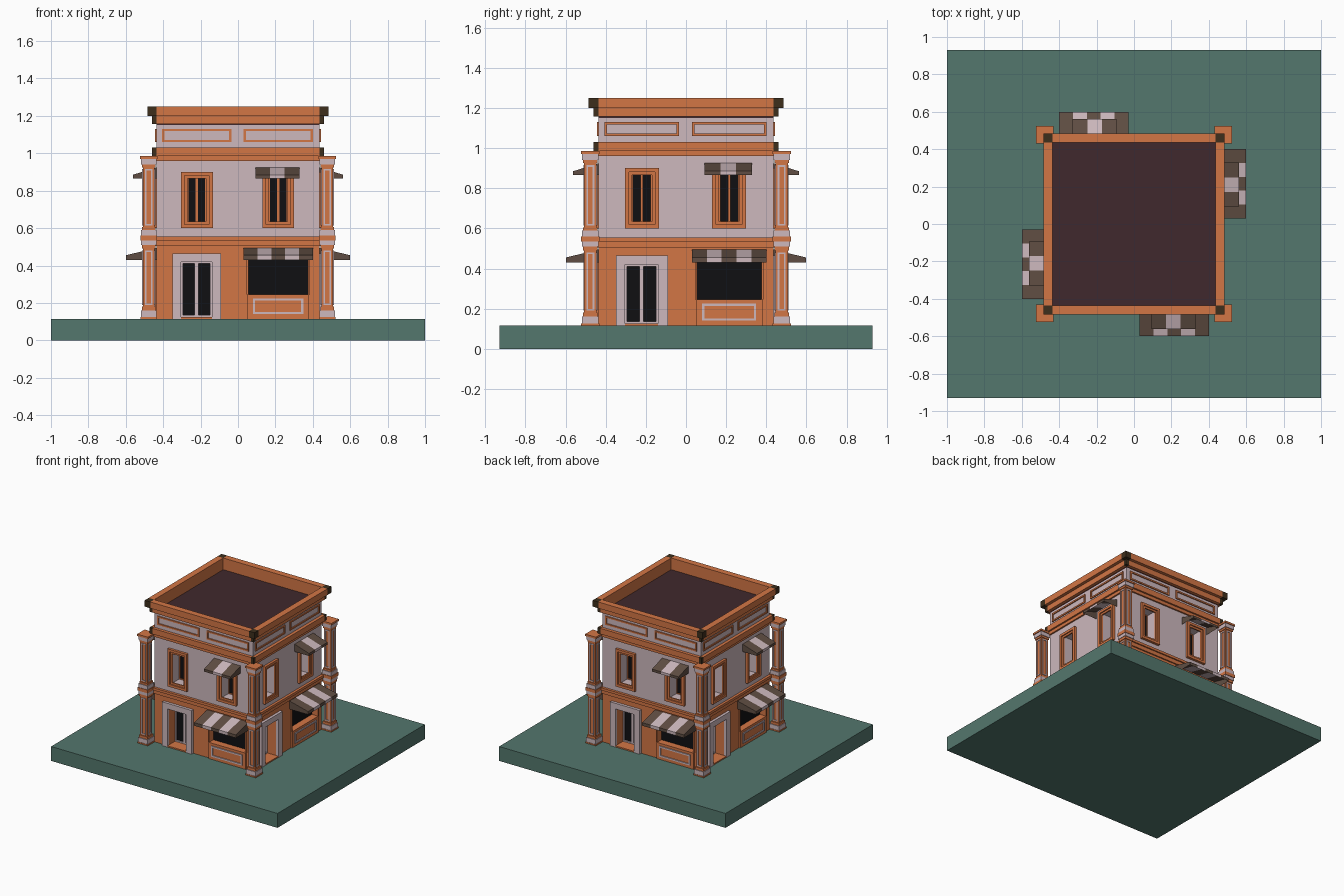
import bpy, bmesh
from math import pi
from mathutils import Matrix

if "Cube" in bpy.data.objects:
    bpy.data.objects.remove(bpy.data.objects["Cube"])

COLORS = {
    "orange": (0.65, 0.18, 0.06), "pale": (0.61, 0.48, 0.51), "green": (0.088, 0.184, 0.153),
    "maroon": (0.051, 0.022, 0.026), "brown": (0.117, 0.076, 0.056),
    "dark": (0.048, 0.028, 0.012), "glass": (0.005, 0.005, 0.006)}
MATS = {}
for n, c in COLORS.items():
    MATS[n] = bpy.data.materials.new(n)
    MATS[n].diffuse_color = (*c, 1)


def finish(name, bm, color, sides):
    """Turn a bmesh into an object, repeated around the building on each side."""
    if sides == 4:
        src = bm.faces[:]
        for k in (1, 2, 3):
            new = bmesh.ops.duplicate(bm, geom=src)["geom"]
            vs = [v for v in new if isinstance(v, bmesh.types.BMVert)]
            bmesh.ops.rotate(bm, verts=vs, cent=(0, 0, 0), matrix=Matrix.Rotation(k * pi / 2, 3, 'Z'))
    me = bpy.data.meshes.new(name)
    bm.to_mesh(me)
    bm.free()
    ob = bpy.data.objects.new(name, me)
    bpy.context.collection.objects.link(ob)
    if color:
        me.materials.append(MATS[color])
    return ob


def boxes(name, color, items, sides=4):
    """Each box: x0, x1, d0, d1, z0, z1 where d is distance out from the centre (d = -y)."""
    bm = bmesh.new()
    for x0, x1, d0, d1, z0, z1 in items:
        m = Matrix.Translation(((x0 + x1) / 2, -(d0 + d1) / 2, (z0 + z1) / 2))
        bmesh.ops.create_cube(bm, size=1, matrix=m @ Matrix.Diagonal((x1 - x0, d1 - d0, z1 - z0, 1)))
    return finish(name, bm, color, sides)


def frame(x0, x1, z0, z1, w, d0, d1):
    return [(x0, x0 + w, d0, d1, z0, z1), (x1 - w, x1, d0, d1, z0, z1),
            (x0 + w, x1 - w, d0, d1, z0, z0 + w), (x0 + w, x1 - w, d0, d1, z1 - w, z1)]


W = 0.435  # wall face distance

# Ground slab, walls and roof
boxes("ground_slab", "green", [(-1, 1, -0.93, 0.93, 0, 0.115)], 1)
lower = boxes("lower_walls", "orange", [(-W, W, -W, W, 0.115, 0.53)], 1)
upper = boxes("upper_walls", "pale", [(-W, W, -W, W, 0.53, 1.15)], 1)
boxes("roof", "maroon", [(-W, W, -W, W, 1.15, 1.157)], 1)

# Openings cut into the walls
cutter = boxes("opening_cutter", None, [
    (-0.305, -0.14, 0.345, 0.5, 0.125, 0.42), (0.055, 0.375, 0.385, 0.5, 0.245, 0.44),
    (-0.27, -0.17, 0.345, 0.5, 0.63, 0.875), (0.165, 0.265, 0.345, 0.5, 0.63, 0.875)])
cutter.hide_render = True
cutter.hide_set(True)
for wall in (lower, upper):
    mod = wall.modifiers.new("openings", 'BOOLEAN')
    mod.operation = 'DIFFERENCE'
    mod.solver = 'EXACT'
    mod.object = cutter

# Mouldings: storey band, cornice and parapet rim
boxes("storey_band", "orange", [(-W, W, W, 0.445, 0.505, 0.535), (-W, W, W, 0.455, 0.535, 0.555)])
boxes("cornice", "orange", [(-W, W, W, 0.447, 0.96, 0.985), (-W, W, W, 0.46, 0.985, 1.03)])
boxes("parapet_rim", "orange", [(-W, W, W, 0.46, 1.157, 1.2), (-W, W, W, 0.485, 1.2, 1.25)])
boxes("corner_blocks", "dark", [(W, 0.46, W, 0.46, 0.985, 1.03), (W, 0.46, W, 0.46, 1.157, 1.2),
                                (W, 0.485, W, 0.485, 1.2, 1.25)])
boxes("parapet_panels", "orange", frame(-0.405, -0.035, 1.06, 1.13, 0.012, W, 0.443)
      + frame(0.03, 0.4, 1.06, 1.13, 0.012, W, 0.443))

# Doors
boxes("door_surround", "pale", [(-0.35, -0.305, W, 0.457, 0.115, 0.465), (-0.14, -0.09, W, 0.457, 0.115, 0.465),
                                (-0.305, -0.14, W, 0.457, 0.42, 0.465)])
boxes("door_step", "orange", [(-0.305, -0.14, W, 0.455, 0.115, 0.125)])
boxes("door_leaves", "pale", frame(-0.305, -0.2225, 0.125, 0.42, 0.01, 0.345, 0.36)
      + frame(-0.2225, -0.14, 0.125, 0.42, 0.01, 0.345, 0.36))
boxes("door_glass", "glass", [(-0.295, -0.2325, 0.345, 0.35, 0.135, 0.41), (-0.2125, -0.15, 0.345, 0.35, 0.135, 0.41)])

# Shop windows
boxes("shop_glass", "glass", [(0.055, 0.375, 0.385, 0.39, 0.245, 0.44)])
boxes("shop_apron", "orange", [(0.05, 0.38, W, 0.445, 0.115, 0.245),
                               (0.045, 0.055, W, 0.445, 0.245, 0.44), (0.375, 0.385, W, 0.445, 0.245, 0.44)])
boxes("shop_panel_trim", "pale", frame(0.08, 0.35, 0.14, 0.225, 0.012, 0.445, 0.452))

# Upper windows
trim, sash, glass = [], [], []
for cx in (-0.22, 0.215):
    trim += frame(cx - 0.085, cx + 0.085, 0.6, 0.9, 0.02, W, 0.455)
    trim += frame(cx - 0.065, cx + 0.065, 0.62, 0.88, 0.015, W, 0.446)
    for a, b in ((-0.05, 0), (0, 0.05)):
        sash += frame(cx + a, cx + b, 0.63, 0.875, 0.006, 0.345, 0.358)
    glass.append((cx - 0.05, cx + 0.05, 0.345, 0.35, 0.63, 0.875))
boxes("window_trim", "orange", trim)
boxes("window_sashes", "orange", sash)
boxes("window_glass", "glass", glass)


# Striped awnings: sloped canopy, hanging valance and side cheeks
def awning(name, x0, x1, n, out, zb, zm, zt):
    prof = [(W, zt), (out, zm), (out, zb), (W, zb)]
    for color, start in (("brown", 0), ("pale", 1)):
        bm = bmesh.new()
        for i in range(start, n, 2):
            a, b = (x0 + (x1 - x0) * j / n for j in (i, i + 1))
            L, R = ([bm.verts.new((x, -d, z)) for d, z in prof] for x in (a, b))
            for k in (0, 1):
                bm.faces.new((L[k], L[k + 1], R[k + 1], R[k]))
            if i == 0:
                bm.faces.new(L[::-1])
            if i == n - 1:
                bm.faces.new(R)
        bmesh.ops.delete(bm, geom=[v for v in bm.verts if not v.link_faces], context='VERTS')
        finish(f"{name}_{color}_stripes", bm, color, 4)


awning("shop_awning", 0.03, 0.4, 5, 0.598, 0.43, 0.455, 0.495)
awning("window_awning", 0.093, 0.328, 3, 0.562, 0.865, 0.885, 0.925)

# Corner columns: stacked square blocks, one stack per storey
C = 0.477


def stack(levels):
    return [(C - h, C + h, C - h, C + h, z0, z1) for h, z0, z1 in levels]


boxes("column_shafts", "orange", stack([
    (0.045, 0.115, 0.125), (0.037, 0.16, 0.18), (0.031, 0.18, 0.49), (0.037, 0.49, 0.51), (0.045, 0.535, 0.56),
    (0.036, 0.59, 0.605), (0.031, 0.605, 0.925), (0.036, 0.925, 0.94), (0.047, 0.97, 0.985)]))
boxes("column_blocks", "pale", stack([
    (0.042, 0.125, 0.16), (0.041, 0.51, 0.535), (0.041, 0.56, 0.59), (0.041, 0.94, 0.97)]))
lines = []
for z0, z1 in ((0.19, 0.48), (0.615, 0.915)):
    for face in (C + 0.031, C - 0.035):
        lines += frame(C - 0.02, C + 0.02, z0, z1, 0.008, face, face + 0.004)
        lines += [(d0, d1, x0, x1, a, b) for x0, x1, d0, d1, a, b in
                  frame(C - 0.02, C + 0.02, z0, z1, 0.008, face, face + 0.004)]
boxes("column_panel_trim", "pale", lines)

for m in bpy.data.materials:
    if m.users and not m.is_grease_pencil:
        m.use_nodes = True
        m.node_tree.nodes["Principled BSDF"].inputs["Base Color"].default_value = m.diffuse_color
